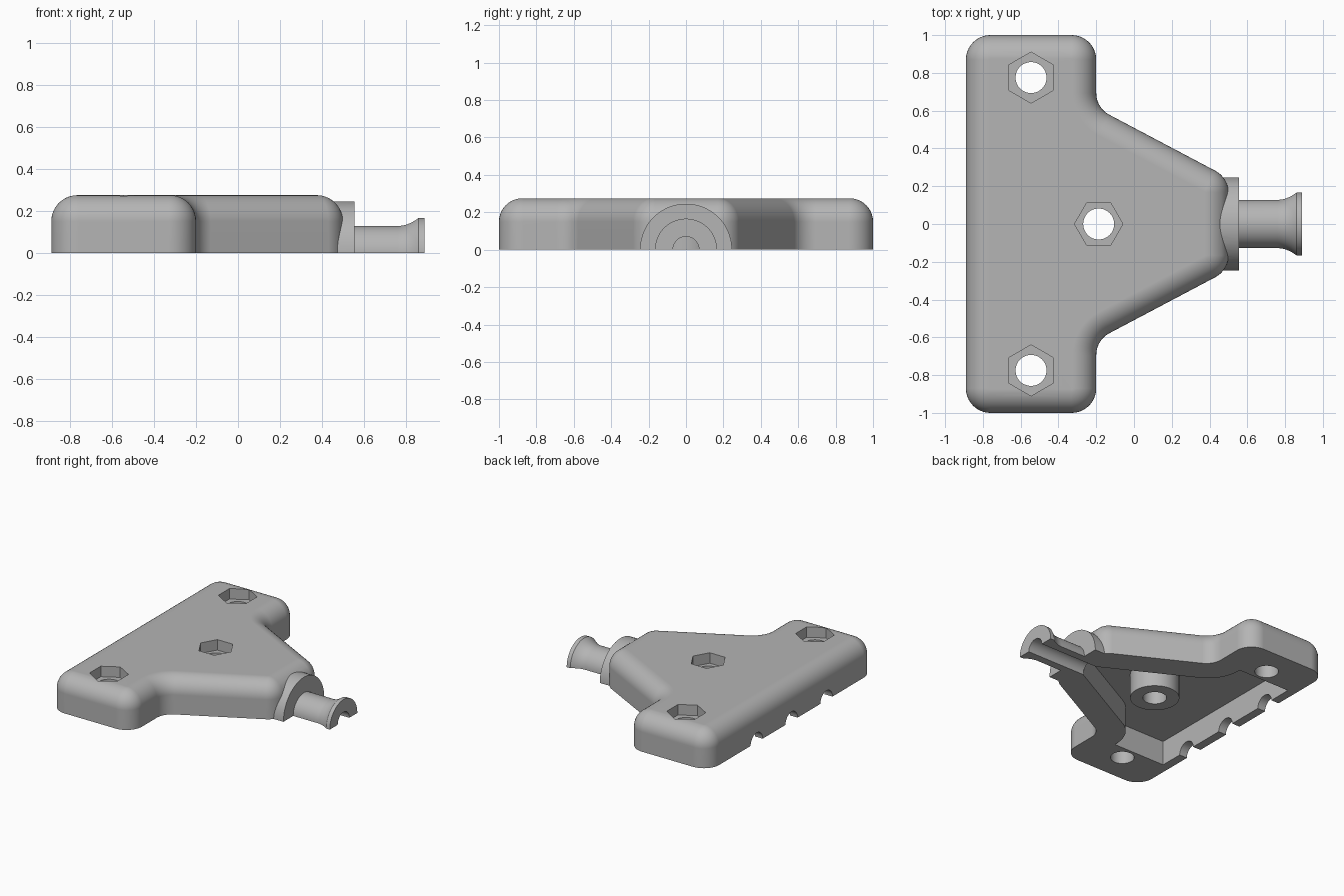
import bpy, bmesh, math
from mathutils import Vector

if "Cube" in bpy.data.objects:
    bpy.data.objects.remove(bpy.data.objects["Cube"], do_unlink=True)

HEIGHT, EDGE, CORNER = 0.275, 0.125, 0.13
CEILING = 0.185

grey = bpy.data.materials.new("plain_grey")
grey.use_nodes = True
grey.diffuse_color = (0.46, 0.46, 0.46, 1)
grey.node_tree.nodes["Principled BSDF"].inputs["Base Color"].default_value = grey.diffuse_color


def loft(name, rings):
    """Closed solid through rings that share one point count."""
    bm = bmesh.new()
    loops = [[bm.verts.new(p) for p in ring] for ring in rings]
    n = len(loops[0])
    for a, b in zip(loops, loops[1:]):
        for i in range(n):
            j = (i + 1) % n
            bm.faces.new((a[i], a[j], b[j], b[i]))
    bm.faces.new(loops[0])
    bm.faces.new(loops[-1])
    bmesh.ops.recalc_face_normals(bm, faces=bm.faces)
    mesh = bpy.data.meshes.new(name)
    bm.to_mesh(mesh)
    bm.free()
    mesh.materials.append(grey)
    obj = bpy.data.objects.new(name, mesh)
    bpy.context.collection.objects.link(obj)
    return obj


def outline(corners, z, inset=0.0, steps=10):
    """Counter-clockwise polygon with rounded corners (x, y, radius), moved inward."""
    pts = []
    for k, (x, y, r) in enumerate(corners):
        p = Vector((x, y))
        a = Vector(corners[k - 1][:2]) - p
        b = Vector(corners[(k + 1) % len(corners)][:2]) - p
        if r == 0:
            pts.append((x, y, z))
            continue
        a.normalize()
        b.normalize()
        half = a.angle(b) / 2
        centre = p + (a + b).normalized() * r / math.sin(half)
        start = p + a * r / math.tan(half) - centre
        convex = a.cross(b) < 0
        turn = (math.pi - 2 * half) * (1 if convex else -1)
        size = r - inset if convex else r + inset
        first = math.atan2(start.y, start.x)
        for s in range(steps + 1):
            t = first + turn * s / steps
            pts.append((centre.x + size * math.cos(t), centre.y + size * math.sin(t), z))
    return pts


def mirrored(half):
    """Add the -y half in front of the +y half, keeping the loop counter-clockwise."""
    return [(x, -y, r) for x, y, r in reversed(half)] + half


def upright(name, x, y, r, z0, z1, sides=48, turn=0.0):
    angles = [turn + math.tau * i / sides for i in range(sides)]
    return loft(name, [[(x + r * math.cos(t), y + r * math.sin(t), z) for t in angles]
                       for z in (z0, z1)])


def turned(name, profile, y=0.0, sides=64):
    """Solid of revolution along x from (x, radius) pairs."""
    angles = [math.tau * (i + 0.5) / sides for i in range(sides)]
    return loft(name, [[(x, y + r * math.cos(t), r * math.sin(t)) for t in angles]
                       for x, r in profile])


def combine(target, tool, operation):
    mod = target.modifiers.new("combine", 'BOOLEAN')
    mod.operation, mod.object, mod.solver = operation, tool, 'EXACT'
    bpy.context.view_layer.objects.active = target
    bpy.ops.object.modifier_apply(modifier=mod.name)
    bpy.data.objects.remove(tool, do_unlink=True)


# Shell with rounded corners and a rounded top edge
plan = mirrored([(0.5, 0.245, CORNER), (-0.2, 0.615, CORNER),
                 (-0.2, 1.0, CORNER), (-0.89, 1.0, CORNER)])
rings = [outline(plan, -0.1)]
for i in range(11):
    t = math.pi / 2 * i / 10
    rings.append(outline(plan, HEIGHT - EDGE + EDGE * math.sin(t), EDGE * (1 - math.cos(t))))
housing = loft("housing_half", rings)

# Collar and flared cable sleeve
flare = [(0.76 + 0.1 * i / 8, 0.128 + 0.038 * (i / 8) ** 2) for i in range(9)]
sleeve = turned("cable_sleeve", [(0.42, 0.246), (0.555, 0.246), (0.555, 0.128)]
                + flare + [(0.89, 0.166)])
combine(housing, sleeve, 'UNION')

# Hollow underside, leaving a round post in the middle
hollow_plan = mirrored([(0.4, 0.07, 0), (-0.39, 0.49, 0.27), (-0.39, 0.67, 0), (-0.825, 0.67, 0)])
hollow = loft("hollow", [outline(hollow_plan, -0.2), outline(hollow_plan, CEILING)])
combine(hollow, upright("centre_post", -0.187, 0, 0.17, -0.3, 0.3), 'DIFFERENCE')
combine(housing, hollow, 'DIFFERENCE')

# Cable bore and three wire notches
combine(housing, turned("cable_bore", [(0.3, 0.07), (1.0, 0.07)]), 'DIFFERENCE')
for y in (-0.42, 0, 0.42):
    combine(housing, turned("wire_notch", [(-1.0, 0.073), (-0.7, 0.073)], y, 32), 'DIFFERENCE')

# Bolt holes with hexagonal nut pockets
for x, y, r, turn in ((-0.545, 0.775, 0.135, math.pi / 6),
                      (-0.545, -0.775, 0.135, math.pi / 6),
                      (-0.187, 0, 0.128, 0)):
    combine(housing, upright("bolt_hole", x, y, 0.082, -0.3, 0.5), 'DIFFERENCE')
    combine(housing, upright("nut_pocket", x, y, r, HEIGHT - 0.08, 0.5, 6, turn), 'DIFFERENCE')

# Flat split plane at the bottom
square = [(-2, -2, 0), (2, -2, 0), (2, 2, 0), (-2, 2, 0)]
combine(housing, loft("split_plane", [outline(square, -1), outline(square, 0)]), 'DIFFERENCE')

# Smooth curves, crisp edges
bpy.ops.object.select_all(action='DESELECT')
housing.select_set(True)
bpy.context.view_layer.objects.active = housing
bpy.ops.object.shade_smooth_by_angle(angle=math.radians(30))
normals = housing.modifiers.new("flat_face_normals", 'WEIGHTED_NORMAL')
normals.keep_sharp = True
